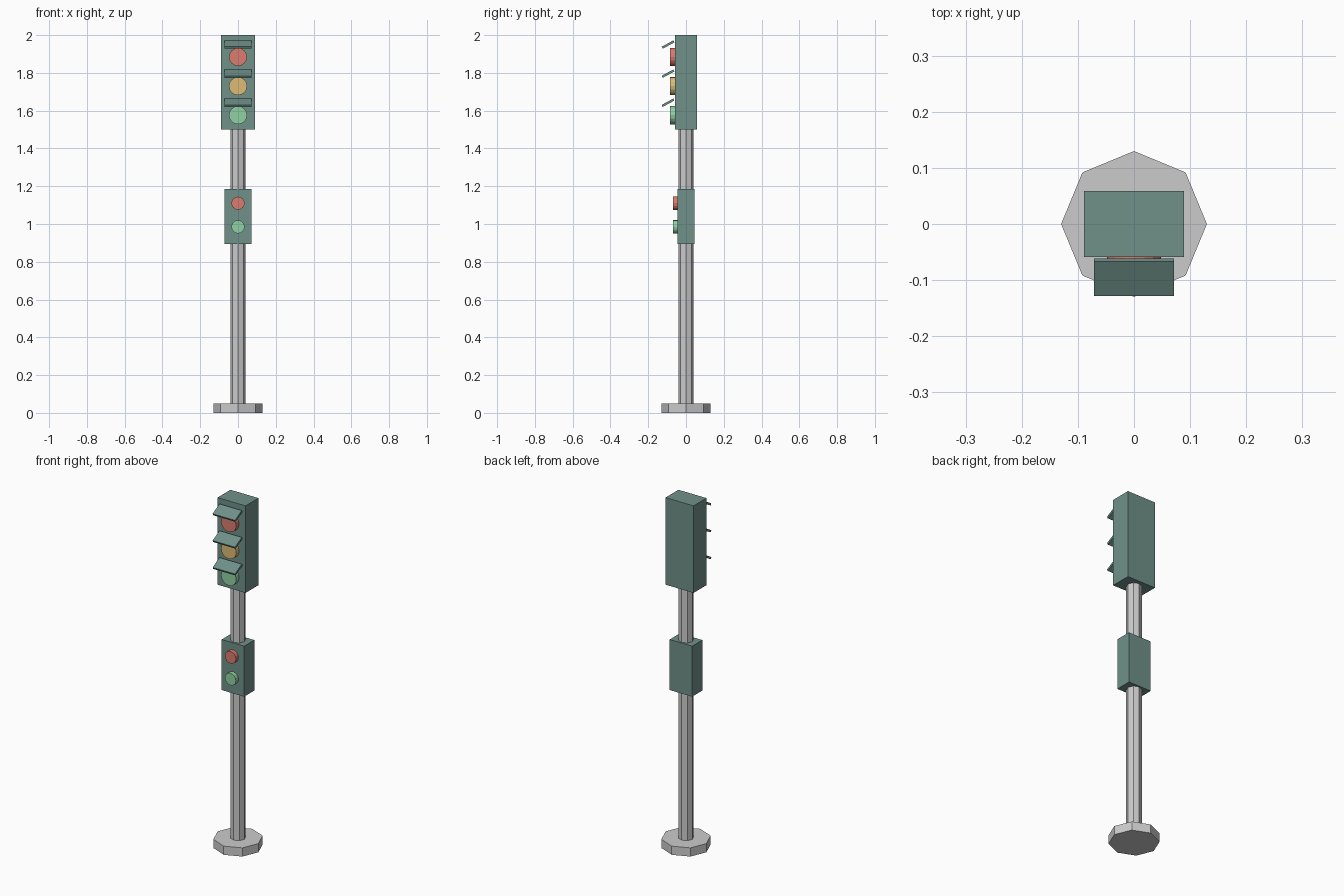
import bpy
import math

if "Cube" in bpy.data.objects:
    bpy.data.objects.remove(bpy.data.objects["Cube"])


def material(name, rgb):
    m = bpy.data.materials.new(name)
    m.diffuse_color = (*rgb, 1.0)
    m.use_nodes = True
    m.node_tree.nodes["Principled BSDF"].inputs["Base Color"].default_value = m.diffuse_color
    return m


GREEN_PAINT = material("green_paint", (0.16, 0.28, 0.25))
RED = material("red_glass", (0.70, 0.20, 0.16))
AMBER = material("amber_glass", (0.72, 0.50, 0.18))
GREEN = material("green_glass", (0.28, 0.64, 0.36))


def finish(name, mat):
    ob = bpy.context.object
    ob.name = name
    if mat:
        ob.data.materials.append(mat)
    return ob


def box(name, loc, size, mat, tilt=0.0):
    bpy.ops.mesh.primitive_cube_add(size=1, location=loc, rotation=(tilt, 0, 0))
    bpy.context.object.scale = size
    return finish(name, mat)


def post(name, radius, z0, z1):
    # Eight-sided upright with a corner on each axis
    bpy.ops.mesh.primitive_cylinder_add(vertices=8, radius=radius, depth=z1 - z0,
                                        location=(0, 0, (z0 + z1) / 2))
    return finish(name, None)


def lamp(name, radius, z, y_front, y_back, mat):
    # Short disc facing the front
    bpy.ops.mesh.primitive_cylinder_add(vertices=16, radius=radius, depth=y_back - y_front,
                                        location=(0, (y_front + y_back) / 2, z),
                                        rotation=(math.pi / 2, 0, 0))
    return finish(name, mat)


# Base and pole
post("base_plate", 0.13, 0.0, 0.05)
post("pole", 0.04, 0.04, 1.51)

# Vehicle signal: housing, three lamps and tilted visors
box("signal_housing", (0, 0, 1.75), (0.178, 0.117, 0.5), GREEN_PAINT)
for label, z, mat in (("red", 1.884, RED), ("amber", 1.73, AMBER), ("green", 1.576, GREEN)):
    lamp(label + "_lamp", 0.048, z, -0.085, -0.05, mat)
    box(label + "_visor", (0, -0.095, z + 0.066), (0.142, 0.07, 0.012), GREEN_PAINT, 0.5)

# Pedestrian signal: smaller housing and two lamps
box("pedestrian_housing", (0, 0, 1.04), (0.143, 0.092, 0.29), GREEN_PAINT)
for label, z, mat in (("red", 1.11, RED), ("green", 0.985, GREEN)):
    lamp("pedestrian_" + label + "_lamp", 0.035, z, -0.069, -0.04, mat)
